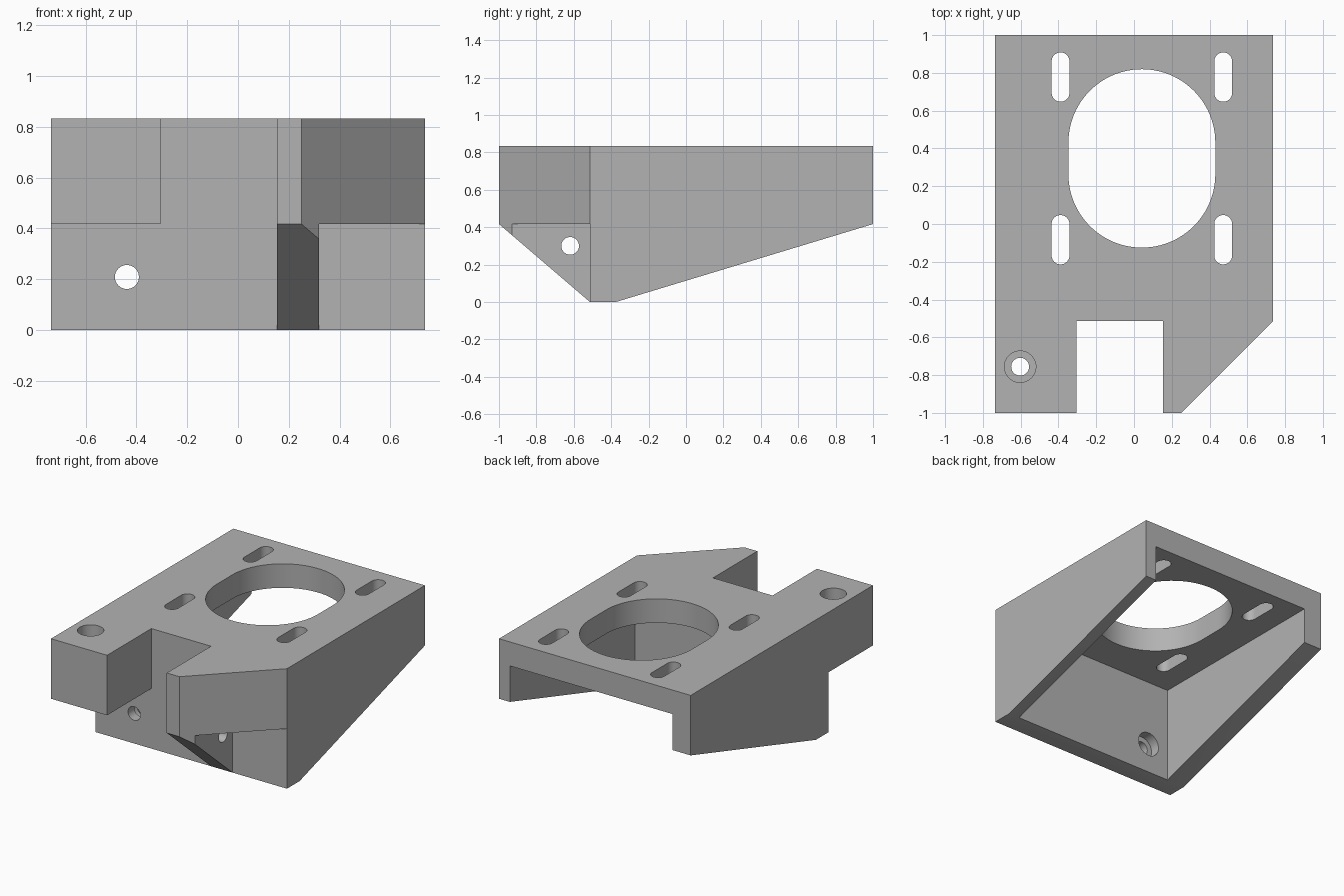
import bpy, bmesh, math
from mathutils import Vector

cube = bpy.data.objects.get("Cube")
if cube:
    bpy.data.objects.remove(cube, do_unlink=True)

S = 2 / 72  # millimetres to scene units

grey = bpy.data.materials.new("matte grey")
grey.use_nodes = True
grey.diffuse_color = (0.45, 0.45, 0.45, 1)
grey.node_tree.nodes["Principled BSDF"].inputs["Base Color"].default_value = (0.45, 0.45, 0.45, 1)


def prism(name, points, axis, low, high):
    """Extrude a 2D outline along an axis; the outline uses the other two axes in order."""
    def place(p, d):
        u, v = p
        return Vector({"x": (d, u, v), "y": (u, d, v), "z": (u, v, d)}[axis]) * S
    bm = bmesh.new()
    base = bm.faces.new([bm.verts.new(place(p, low)) for p in points])
    shift = place((0, 0), high - low)
    top = bmesh.ops.extrude_face_region(bm, geom=[base], use_keep_orig=True)
    bmesh.ops.translate(bm, vec=shift, verts=[g for g in top["geom"] if isinstance(g, bmesh.types.BMVert)])
    bmesh.ops.recalc_face_normals(bm, faces=bm.faces)
    mesh = bpy.data.meshes.new(name)
    bm.to_mesh(mesh)
    bm.free()
    mesh.materials.append(grey)
    obj = bpy.data.objects.new(name, mesh)
    bpy.context.collection.objects.link(obj)
    return obj


def rect(u0, u1, v0, v1):
    return [(u0, v0), (u1, v0), (u1, v1), (u0, v1)]


def slot(u, v, r, travel=0, n=24):
    """Round outline, stretched along v by the travel."""
    pts = []
    for side, start in ((1, 0), (-1, math.pi)):
        for i in range(n + (1 if travel else 0)):
            a = start + math.pi * i / n
            pts.append((u + r * math.cos(a), v + side * travel / 2 + r * math.sin(a)))
    return pts


# Housing: wedge-sided block that becomes the plate, side walls and front wall
bracket = prism("motor_bracket", [(-18.5, 0), (-13.5, 0), (36, 15), (36, 30), (-18.5, 30)], "x", -26.5, 26.5)


def combine(tool, operation):
    mod = bracket.modifiers.new(tool.name, "BOOLEAN")
    mod.object, mod.operation, mod.solver = tool, operation, "EXACT"
    bpy.context.view_layer.objects.active = bracket
    bpy.ops.object.modifier_apply(modifier=mod.name)
    bpy.data.objects.remove(tool, do_unlink=True)


# Front arms and the gusset under the left arm
combine(prism("right_arm", rect(-26.5, -11, -36, -16), "z", 15, 30), "UNION")
combine(prism("left_arm", rect(5.5, 26.5, -36, -16), "z", 15, 30), "UNION")
combine(prism("gusset", [(-36, 15), (-18.5, 0), (-16, 0), (-16, 18), (-36, 18)], "x", 5.5, 11.5), "UNION")

# Cavity below the plate, open at the back and bottom
combine(prism("cavity", rect(-21.5, 23.5, -13.5, 40), "z", -5, 24), "DIFFERENCE")
# Angled corner of the left arm
combine(prism("corner_cut", [(4, -41), (31.5, -13.5), (31.5, -41)], "z", -5, 35), "DIFFERENCE")

# Motor opening and four adjustment slots
combine(prism("motor_opening", slot(1.5, 12.5, 14, 6, 48), "z", 20, 35), "DIFFERENCE")
for x in (-14, 17):
    for y in (-3, 28):
        combine(prism("adjust_slot", slot(x, y, 1.7, 6), "z", 20, 35), "DIFFERENCE")

# Screw holes with counterbores
combine(prism("arm_screw_hole", slot(-21.7, -27.2, 1.7), "z", 10, 35), "DIFFERENCE")
combine(prism("arm_counterbore", slot(-21.7, -27.2, 3), "z", 24, 35), "DIFFERENCE")
combine(prism("wall_screw_hole", slot(-15.75, 7.5, 1.7), "y", -20, -10), "DIFFERENCE")
combine(prism("wall_counterbore", slot(-15.75, 7.5, 3), "y", -16, -10), "DIFFERENCE")
combine(prism("gusset_screw_hole", slot(-22.3, 10.8, 1.7), "x", 4, 13), "DIFFERENCE")

# Smooth the round holes, keep edges sharp
bpy.ops.object.select_all(action="DESELECT")
bracket.select_set(True)
bpy.context.view_layer.objects.active = bracket
bpy.ops.object.shade_smooth_by_angle(angle=math.radians(30))
